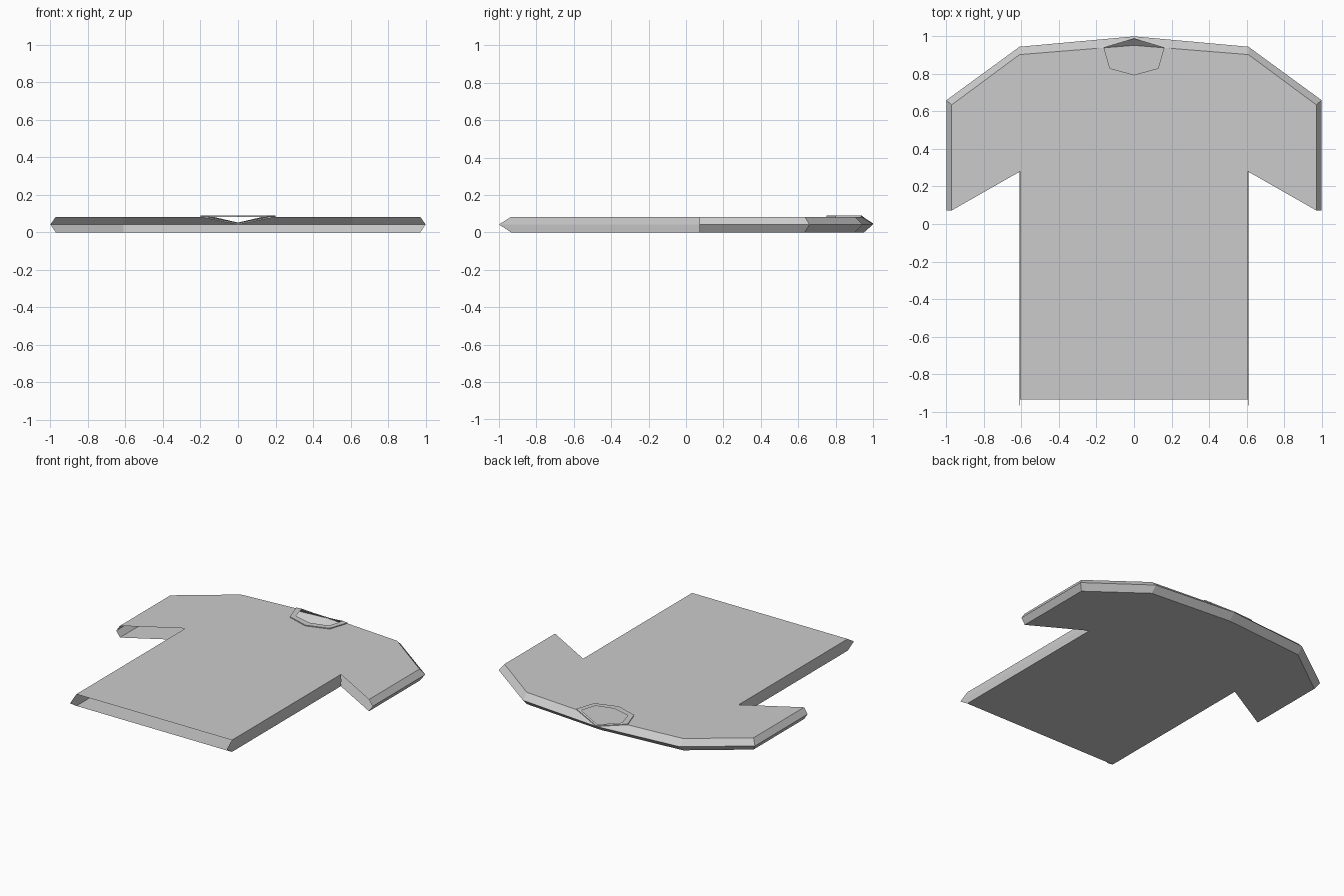
import bpy, bmesh

if "Cube" in bpy.data.objects:
    bpy.data.objects.remove(bpy.data.objects["Cube"])

TOP, MID, RIM = 0.083, 0.042, 0.089


def half_mesh(name, faces):
    """Build the +x half from lists of corner points, then mirror it."""
    bm = bmesh.new()
    for pts in faces:
        bm.faces.new([bm.verts.new(p) for p in pts])
    bmesh.ops.remove_doubles(bm, verts=bm.verts, dist=1e-4)
    bmesh.ops.recalc_face_normals(bm, faces=bm.faces)
    # make the normals point outward, as judged by the highest face
    high = max(bm.faces, key=lambda f: f.calc_center_median().z)
    if high.normal.z < 0:
        bmesh.ops.reverse_faces(bm, faces=bm.faces)
    mesh = bpy.data.meshes.new(name)
    bm.to_mesh(mesh)
    bm.free()
    obj = bpy.data.objects.new(name, mesh)
    bpy.context.collection.objects.link(obj)
    mirror = obj.modifiers.new("Mirror", 'MIRROR')
    mirror.use_axis = (True, False, False)
    return obj


def at(points, z):
    return [(x, y, z) for x, y in points]


# Panel outline (neck, shoulder, sleeve, cuff, armpit, hem corner) and seam outline
panel = [(0, 0.952), (0.61, 0.903), (0.972, 0.635), (0.972, 0.072),
         (0.607, 0.28), (0.607, -0.935)]
seam = [(0, 1.0), (0.61, 0.945), (1.0, 0.66), (1.0, 0.072),
        (0.611, 0.28), (0.611, -1.0)]
neck = [(0, 0.75), (0.155, 0.80), (0.2, 0.936)]

# Front and back panels; the hem and the cuffs stay open
faces = [at(panel + [(0, -0.935)], 0),
         at(neck + panel[1:] + [(0, -0.935)], TOP)]
# Ridged strips along shoulder, sleeve and body side
for i in (0, 1, 2, 4):
    for z in (0, TOP):
        edge = panel[i:i + 2]
        if z == TOP and i == 0:
            edge = [neck[2], panel[1]]
        faces.append(at(edge, z) + at(seam[i:i + 2][::-1], MID))
half_mesh("shirt_body", faces)

# Raised collar around the neck opening, dipping at the back
base = at(neck, TOP) + [(0, 1.0, MID)]
outer = at(neck, RIM) + [(0, 1.0, MID + 0.006)]
inner = at([(0, 0.795), (0.128, 0.83), (0.16, 0.94)], RIM) + [(0, 0.988, MID + 0.01)]
faces = []
for low, high in ((base, outer), (outer, inner)):
    for i in range(3):
        faces.append([low[i], low[i + 1], high[i + 1], high[i]])
half_mesh("collar", faces)
